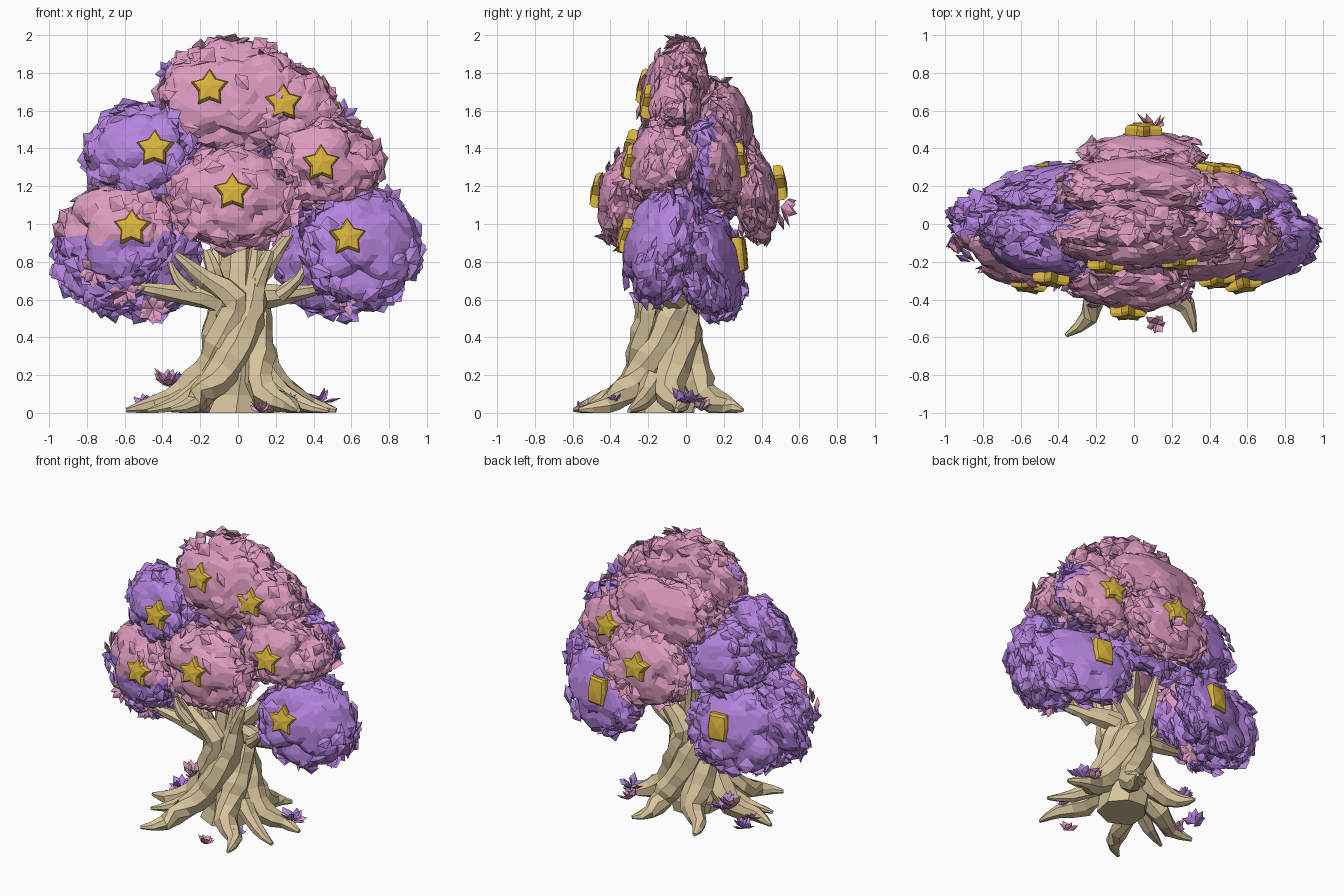
import bpy, bmesh, math, random
from mathutils import Vector, Matrix

if "Cube" in bpy.data.objects:
    bpy.data.objects.remove(bpy.data.objects["Cube"])

random.seed(7)
R = random.uniform


def material(name, rgb):
    m = bpy.data.materials.new(name)
    m.diffuse_color = (*rgb, 1)
    m.use_nodes = True
    m.node_tree.nodes["Principled BSDF"].inputs["Base Color"].default_value = m.diffuse_color
    return m


PINK = material("pink_leaf", (0.73, 0.325, 0.52))
PURPLE = material("purple_leaf", (0.47, 0.235, 0.74))
BARK = material("tan_bark", (0.68, 0.55, 0.33))
GOLD = material("gold", (0.70, 0.45, 0.045))


def finish(bm, name, mats, rule=None):
    bmesh.ops.recalc_face_normals(bm, faces=bm.faces)
    if rule:
        for f in bm.faces:
            f.material_index = rule(f.calc_center_median())
    me = bpy.data.meshes.new(name)
    bm.to_mesh(me)
    bm.free()
    for m in mats:
        me.materials.append(m)
    ob = bpy.data.objects.new(name, me)
    bpy.context.collection.objects.link(ob)
    return ob


def add_leaf(bm, base, d, side, length, width):
    """Pointed solid leaf: base, tip, two sides, raised and lowered rib."""
    d = d.normalized()
    side = (side - d * side.dot(d)).normalized()
    up = d.cross(side)
    mid = base + d * length * 0.55
    b, t, l, r, u, n = [bm.verts.new(p) for p in (
        base, base + d * length, mid - side * width / 2, mid + side * width / 2,
        mid + up * width * 0.15, mid - up * width * 0.15)]
    for top in (u, n):
        for p, q in ((b, l), (l, t), (t, r), (r, b)):
            bm.faces.new((p, q, top))


def rand_dir():
    while True:
        d = Vector((R(-1, 1), R(-1, 1), R(-1, 1)))
        if 0.2 < d.length < 1:
            return d.normalized()


# ---- leafy canopy masses: scalloped cushions with broad leaves lying on them
def leaf_mass(name, c, r, mats, rule=None, leaves=75):
    c, r = Vector(c), Vector(r)
    s = -1 if c.y < 0 else 1
    rot = (Matrix.Rotation(-s * 0.5 * c.x, 3, 'Z') @ Matrix.Rotation(s * 0.2, 3, 'X'))
    on = lambda d, k: c + rot @ Vector((d.x * r.x, d.y * r.y, d.z * r.z)) * k
    cells = [(rand_dir(), R(-0.03, 0.03)) for _ in range(75)]
    bm = bmesh.new()
    bmesh.ops.create_icosphere(bm, subdivisions=4, radius=1)
    for v in bm.verts:
        d = v.co.normalized()
        near, h = min(((d - q).length, h) for q, h in cells)
        rim = 1 - 0.5 * abs(d.y) ** 2
        v.co = on(d, 0.985 + rim * (h + 0.03 - 1.8 * near * near))
    bmesh.ops.dissolve_limit(bm, angle_limit=0.17, verts=bm.verts, edges=bm.edges)
    made = 0
    while made < leaves:
        d = rand_dir()
        if abs(d.y) > R(0.4, 1.1):      # fewer leaves on the broad faces
            continue
        made += 1
        n = (rot @ Vector((d.x / r.x, d.y / r.y, d.z / r.z))).normalized()
        out = rot @ Vector((d.x, 0, d.z)).normalized()
        way = out * 0.7 + rand_dir() * 0.5
        way = (way - n * way.dot(n)).normalized() + n * R(0.15, 0.5)
        add_leaf(bm, on(d, 0.92), way, way.cross(n), R(0.08, 0.12), R(0.09, 0.13))
    return finish(bm, name, mats, rule)


masses = [
    ("crown_top", (-0.02, -0.06, 1.68), (0.40, 0.18, 0.305), PINK),
    ("crown_top_right", (0.29, -0.07, 1.60), (0.23, 0.15, 0.21), PINK),
    ("front_left_upper", (-0.50, -0.10, 1.38), (0.31, 0.18, 0.26), PURPLE),
    ("front_centre", (-0.02, -0.29, 1.14), (0.34, 0.18, 0.27), PINK),
    ("front_right_upper", (0.47, -0.13, 1.32), (0.30, 0.17, 0.23), PINK),
    ("front_right_lower", (0.65, -0.13, 0.88), (0.33, 0.19, 0.31), PURPLE),
    ("back_top", (0.0, 0.20, 1.53), (0.40, 0.16, 0.24), PINK),
    ("back_centre", (0.05, 0.36, 1.17), (0.32, 0.13, 0.25), PINK),
    ("back_left_upper", (-0.42, 0.17, 1.29), (0.28, 0.14, 0.24), PURPLE),
    ("back_left_lower", (-0.53, 0.14, 0.79), (0.34, 0.15, 0.30), PURPLE),
    ("left_side_lower", (-0.69, -0.02, 0.83), (0.29, 0.15, 0.28), PURPLE),
    ("back_right_lower", (0.55, 0.12, 0.79), (0.35, 0.16, 0.30), PURPLE),
    ("canopy_core", (0.03, 0.02, 1.32), (0.42, 0.15, 0.36), PURPLE),
]
for name, c, r, m in masses:
    leaf_mass(name, c, r, [m])
# two-coloured masses: split by height and by depth
leaf_mass("front_left_lower", (-0.64, -0.14, 0.95), (0.33, 0.18, 0.27), [PURPLE, PINK],
          lambda p: int(p.z > 0.93 + 0.03 * math.sin(p.x * 30) and p.y < -0.06))
leaf_mass("back_right_upper", (0.44, 0.15, 1.31), (0.28, 0.14, 0.24), [PURPLE, PINK],
          lambda p: int(p.y + 0.25 * (p.x - 0.44) > 0.19))


# ---- small leaf tufts on the canopy and on the roots
def tuft(name, c, mat, n=8, size=0.1, out=None):
    bm = bmesh.new()
    for i in range(n):
        a = math.tau * i / n + R(-.3, .3)
        if out:
            d = Vector((math.cos(a), R(-.3, .3), math.sin(a))) + Vector(out)
            side = d.cross(Vector((R(-.3, .3), 1, R(-.3, .3))))
        else:
            d = Vector((math.cos(a), math.sin(a), R(0.2, 1.6)))
            side = d.cross(Vector((R(-.3, .3), R(-.9, .1), 1)))
        add_leaf(bm, Vector(c), d, side, size * R(.75, 1.1), size * 0.55)
    finish(bm, name, [mat])


for c, m in (((-0.36, 0.0, 1.80), PURPLE), ((0.55, 0.0, 1.56), PURPLE), ((0.28, 0.02, 1.80), PURPLE),
             ((0.68, -0.05, 1.16), PURPLE), ((-0.76, -0.22, 0.75), PINK), ((-0.60, -0.17, 0.65), PINK),
             ((-0.45, 0.04, 0.55), PINK), ((0.58, -0.14, 0.61), PINK), ((-0.66, -0.08, 1.18), PINK),
             ((0.80, -0.05, 1.12), PURPLE), ((-0.25, 0.3, 1.3), PURPLE)):
    tuft("canopy_tuft", c, m, out=(0, -0.3 if c[1] < 0.1 else 0.3, 0))
tuft("hanging_tuft", (0.10, 0.50, 1.09), PINK, 6, 0.12, (0, 0.9, -0.6))
for c, m, s in (((-0.38, 0.03, 0.14), PINK, 0.12), ((-0.34, 0.06, 0.13), PURPLE, 0.12),
                ((-0.48, 0.04, 0.02), PURPLE, 0.11), ((0.12, -0.53, 0.0), PINK, 0.08),
                ((0.43, 0.0, 0.05), PURPLE, 0.12), ((0.27, -0.38, 0.06), PURPLE, 0.06),
                ((0.40, 0.08, 0.01), PINK, 0.09), ((-0.45, -0.1, 0.03), PINK, 0.08)):
    tuft("root_tuft", c, m, 9, s)


# ---- twisted trunk strands: each runs from a root tip to a branch tip
def tube(bm, pts, sides=7):
    """Faceted tube along (x, y, z, radius) points, smoothed by a spline."""
    P = [Vector(p) for p in pts]
    P = [2 * P[0] - P[1]] + P + [2 * P[-1] - P[-2]]
    path = []
    for i in range(1, len(P) - 2):
        for t in (0, 0.5):
            a, b, c, d = P[i - 1:i + 3]
            path.append(0.5 * (2 * b + (c - a) * t + (2 * a - 5 * b + 4 * c - d) * t * t
                               + (3 * b - a - 3 * c + d) * t ** 3))
    path.append(P[-2])
    rings = []
    for i, p in enumerate(path):
        tan = (path[min(i + 1, len(path) - 1)] - path[max(i - 1, 0)]).xyz.normalized()
        u = tan.cross(Vector((0.3, 1, 0.1))).normalized()
        w = tan.cross(u)
        ring = []
        for k in range(sides):
            a = math.tau * k / sides + i * 0.08
            q = p.xyz + (u * math.cos(a) + w * math.sin(a)) * max(p.w, 0.008) * R(0.85, 1.15)
            q.z = max(q.z, 0)
            ring.append(bm.verts.new(q))
        rings.append(ring)
    for r0, r1 in zip(rings, rings[1:]):
        for k in range(sides):
            j = (k + 1) % sides
            bm.faces.new((r0[k], r0[j], r1[j], r1[k]))
    bm.faces.new(rings[0])
    bm.faces.new(rings[-1])


CY = -0.1
strands = [  # root tip x, y; branch tip x, y, z
    (-0.36, -0.59, 0.10, -0.15, 0.97), (0.32, -0.57, 0.48, -0.20, 0.67),
    (0.52, -0.05, 0.28, 0.02, 0.95), (0.22, 0.30, -0.12, 0.08, 0.97),
    (-0.27, 0.29, -0.56, -0.17, 0.67), (-0.59, -0.12, -0.33, -0.20, 0.84)]
bm = bmesh.new()
for rx, ry, bx, by, bz in strands:
    a0, reach = math.atan2(ry - CY, rx), math.hypot(rx, ry - CY)
    pts = [(rx, ry, 0.015, 0.012)]
    for rad, z, tw, w in ((reach * 0.76, 0.04, 0.09, 0.05), (reach * 0.5, 0.10, -0.05, 0.075),
                          (0.16, 0.22, 0.15, 0.09), (0.115, 0.36, 0.65, 0.09),
                          (0.10, 0.49, 1.15, 0.085), (0.105, 0.60, 1.45, 0.075)):
        a = a0 + tw
        pts.append((rad * math.cos(a), CY + rad * math.sin(a), z, w))
    lx, ly, lz, _ = pts[-1]
    pts.append(((lx + bx) / 2, (ly + by) / 2, lz + (bz - lz) * 0.45, 0.05))
    pts.append((bx, by, bz, 0.02))
    tube(bm, pts)
# core, extra roots and forked twigs
tube(bm, [(0, CY, 0.0, 0.17), (0, CY, 0.2, 0.15), (0, CY, 0.5, 0.12), (0, CY, 0.75, 0.1), (0, CY + .05, 1.05, 0.07)])
for s in (-1, 1):
    tube(bm, [(s * 0.48, -0.30, 0.01, 0.012), (s * 0.33, -0.24, 0.05, 0.04), (s * 0.16, -0.17, 0.16, 0.07)])
    tube(bm, [(s * 0.22, -0.17, 0.62, 0.04), (s * 0.32, -0.2, 0.71, 0.03), (s * 0.36, -0.2, 0.80, 0.015)])
    tube(bm, [(s * 0.08, -0.17, 0.62, 0.05), (s * 0.13, -0.19, 0.76, 0.04), (s * 0.17, -0.19, 0.86, 0.025)])
finish(bm, "trunk_roots_branches", [BARK])


# ---- gold star ornaments, domed on both sides, plus plain blocks at the back
def ornament(name, c, outline, face, tilt):
    bm = bmesh.new()
    loops = [[bm.verts.new((x * k, y, z * k)) for x, z in outline]
             for y, k in ((-0.026, 0.86), (-0.01, 1), (0.026, 1))]
    for a, b in zip(loops, loops[1:]):
        for i in range(len(a)):
            j = (i + 1) % len(a)
            bm.faces.new((a[i], a[j], b[j], b[i]))
    for loop, y in ((loops[0], -0.036), (loops[-1], 0.026)):
        tip = bm.verts.new((0, y, 0))
        for i in range(len(loop)):
            bm.faces.new((loop[i - 1], loop[i], tip))
    yaw = (math.pi if face > 0 else 0) - face * 0.3 * c[0]
    bm.transform(Matrix.Translation(c) @ Matrix.Rotation(yaw, 4, 'Z') @ Matrix.Rotation(-tilt, 4, 'X'))
    finish(bm, name, [GOLD])


STAR = [(math.sin(i * math.pi / 5) * (0.103 if i % 2 == 0 else 0.06),
         math.cos(i * math.pi / 5) * (0.103 if i % 2 == 0 else 0.06)) for i in range(10)]
BLOCK = [(-0.06, -0.09), (0.06, -0.09), (0.07, 0), (0.06, 0.09), (-0.06, 0.09), (-0.07, 0)]
for c in ((-0.15, -0.225, 1.72), (0.24, -0.205, 1.64), (-0.44, -0.295, 1.40), (0.44, -0.30, 1.32),
          (-0.03, -0.47, 1.17), (-0.56, -0.325, 0.98), (0.58, -0.325, 0.93)):
    ornament("front_star", c, STAR, -1, 0.2)
for c in ((0.05, 0.50, 1.21), (0.42, 0.29, 1.33)):
    ornament("back_star", c, STAR, 1, 0.15)
for c in ((-0.46, 0.29, 0.84), (0.50, 0.285, 0.84)):
    ornament("back_block", c, BLOCK, 1, 0.1)
